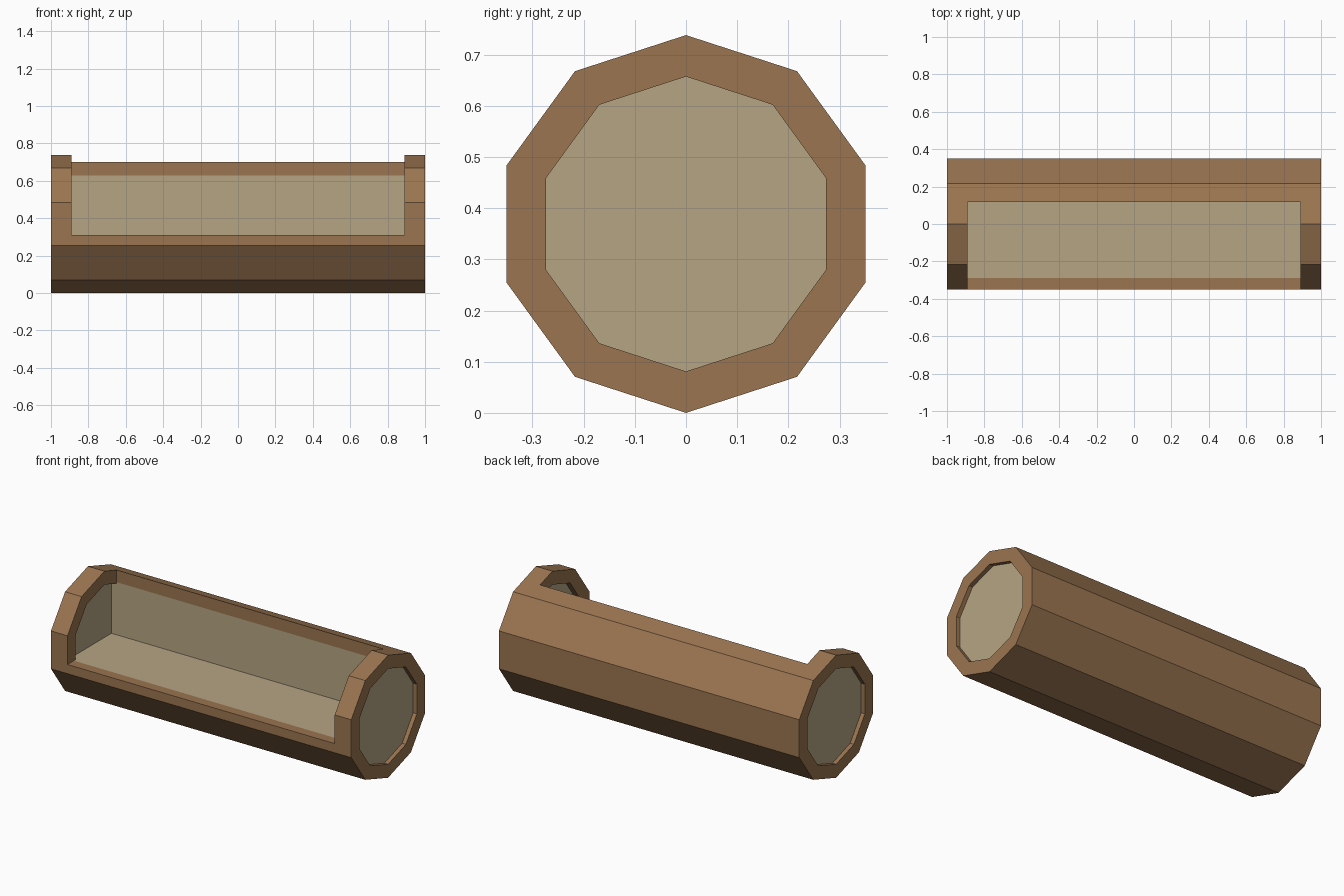
import bpy, bmesh, math

if "Cube" in bpy.data.objects:
    bpy.data.objects.remove(bpy.data.objects["Cube"], do_unlink=True)

OUTER, INNER, MID = 0.369, 0.288, 0.369   # radii and axis height
WALL_Y, FLOOR_Z = 0.117, 0.31             # planes of the cut opening
RING_X, DISC_IN, DISC_OUT = 0.89, 0.925, 0.975


def material(name, rgb):
    mat = bpy.data.materials.new(name)
    mat.use_nodes = True
    colour = (*rgb, 1)
    mat.diffuse_color = colour
    mat.node_tree.nodes["Principled BSDF"].inputs["Base Color"].default_value = colour
    return mat


def decagon(radius):
    angles = [math.pi / 2 + math.tau * i / 10 for i in range(10)]
    return [(radius * math.cos(a), MID + radius * math.sin(a)) for a in angles]


def prism(name, profile, x0, x1, clip=False):
    """Extrude a (y, z) profile along x; clip keeps only the opening's side."""
    bm = bmesh.new()
    base = bm.faces.new([bm.verts.new((x0, y, z)) for y, z in profile])
    new = bmesh.ops.extrude_face_region(bm, geom=[base])["geom"]
    verts = [v for v in new if isinstance(v, bmesh.types.BMVert)]
    bmesh.ops.translate(bm, verts=verts, vec=(x1 - x0, 0, 0))
    if clip:
        for point, normal in (((0, WALL_Y, 0), (0, 1, 0)), ((0, 0, FLOOR_Z), (0, 0, -1))):
            geom = bm.verts[:] + bm.edges[:] + bm.faces[:]
            bmesh.ops.bisect_plane(bm, geom=geom, plane_co=point, plane_no=normal, clear_outer=True)
            bmesh.ops.holes_fill(bm, edges=[e for e in bm.edges if e.is_boundary])
    bmesh.ops.recalc_face_normals(bm, faces=bm.faces[:])
    mesh = bpy.data.meshes.new(name)
    bm.to_mesh(mesh)
    bm.free()
    obj = bpy.data.objects.new(name, mesh)
    bpy.context.collection.objects.link(obj)
    return obj


def cut(target, cutter):
    mod = target.modifiers.new("cut", "BOOLEAN")
    mod.operation, mod.solver, mod.object = "DIFFERENCE", "EXACT", cutter
    bpy.context.view_layer.objects.active = target
    bpy.ops.object.modifier_apply(modifier=mod.name)
    bpy.data.objects.remove(cutter, do_unlink=True)


bark = material("brown_bark", (0.328, 0.178, 0.082))
wood = material("pale_wood", (0.468, 0.376, 0.227))

# Log with shallow recesses in both ends
log = prism("hollow_log", decagon(OUTER), -1, 1)
for side in (-1, 1):
    cut(log, prism("end_cutter", decagon(INNER), side * DISC_OUT, side * 1.2))

# Inner hollow, then the opening between the end rings
cut(log, prism("hollow_cutter", decagon(INNER), -DISC_IN, DISC_IN, clip=True))
opening = [(-1, FLOOR_Z), (WALL_Y, FLOOR_Z), (WALL_Y, 1), (-1, 1)]
cut(log, prism("opening_cutter", opening, -RING_X, RING_X))

# Pale wood on the hollow's wall and floor and on the end discs
log.data.materials.clear()
log.data.materials.append(bark)
log.data.materials.append(wood)
bm = bmesh.new()
bm.from_mesh(log.data)
bm.normal_update()


def on_wall(f):
    return f.normal.y < -0.9 and abs(f.verts[0].co.y - WALL_Y) < 0.002


def on_floor(f):
    return f.normal.z > 0.9 and abs(f.verts[0].co.z - FLOOR_Z) < 0.002


def split(test, point, normal):
    faces = [f for f in bm.faces if test(f)]
    edges = {e for f in faces for e in f.edges}
    verts = {v for f in faces for v in f.verts}
    bmesh.ops.bisect_plane(bm, geom=[*verts, *edges, *faces], plane_co=point, plane_no=normal)


WALL_EDGE, FLOOR_EDGE = 0.627, -0.29
split(on_wall, (0, 0, WALL_EDGE), (0, 0, 1))
split(on_floor, (0, FLOOR_EDGE, 0), (0, 1, 0))
bm.normal_update()
for f in bm.faces:
    c = f.calc_center_median()
    disc = abs(f.normal.x) > 0.9 and RING_X + 0.01 < abs(c.x) < 0.99
    wall = on_wall(f) and max(v.co.z for v in f.verts) < WALL_EDGE + 0.002
    floor = on_floor(f) and min(v.co.y for v in f.verts) > FLOOR_EDGE - 0.002
    f.material_index = 1 if disc or wall or floor else 0
    f.smooth = False
bm.to_mesh(log.data)
bm.free()
